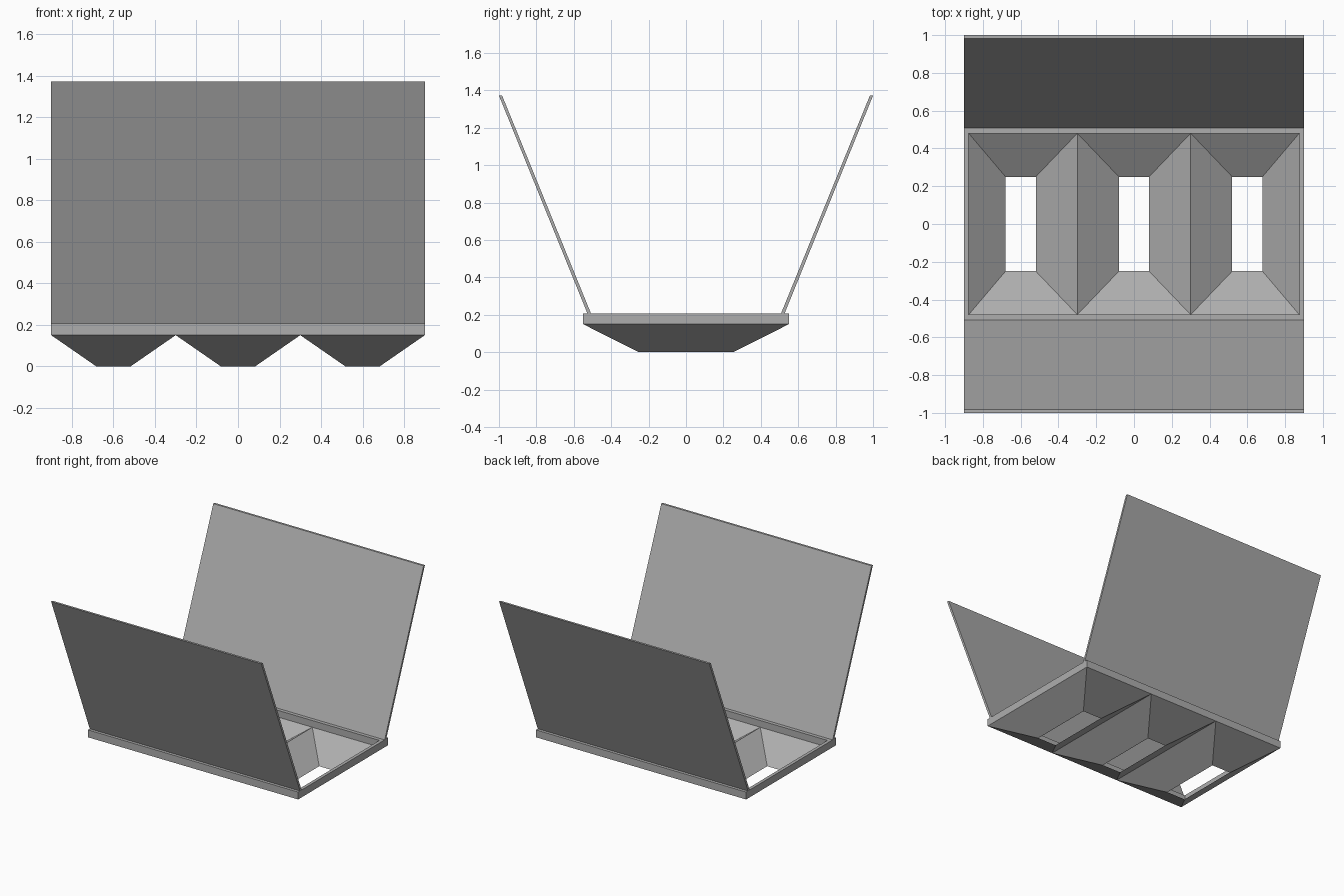
import bpy
import bmesh

cube = bpy.data.objects.get("Cube")
if cube:
    bpy.data.objects.remove(cube, do_unlink=True)

# Single flat colour
grey = bpy.data.materials.new("plain_grey")
grey.use_nodes = True
GREY = (0.42, 0.42, 0.42, 1.0)
grey.diffuse_color = GREY
grey.node_tree.nodes["Principled BSDF"].inputs["Base Color"].default_value = GREY

HALF_X, HALF_Y = 0.9, 0.55      # outer rim
IN_X, IN_Y = 0.875, 0.48        # inner rim
RIM_LOW, RIM_TOP, TOP = 0.15, 0.207, 1.372
PITCH = 0.6                     # spacing of the three funnels


def rect(x0, x1, y, z):
    """Rectangular ring, symmetric in y."""
    return [(x0, -y, z), (x1, -y, z), (x1, y, z), (x0, y, z)]


def finish(name, bm):
    bmesh.ops.recalc_face_normals(bm, faces=bm.faces)
    mesh = bpy.data.meshes.new(name)
    bm.to_mesh(mesh)
    bm.free()
    mesh.materials.append(grey)
    obj = bpy.data.objects.new(name, mesh)
    bpy.context.scene.collection.objects.link(obj)
    return obj


def closed_loft(name, rings):
    """Join each ring to the next, and the last to the first."""
    bm = bmesh.new()
    loops = [[bm.verts.new(p) for p in ring] for ring in rings]
    for a, b in zip(loops, loops[1:] + loops[:1]):
        for i in range(4):
            j = (i + 1) % 4
            bm.faces.new((a[i], a[j], b[j], b[i]))
    return finish(name, bm)


def prism(name, profile, half_width):
    """Extrude a (y, z) profile across x."""
    bm = bmesh.new()
    face = bm.faces.new([bm.verts.new((-half_width, y, z)) for y, z in profile])
    ext = bmesh.ops.extrude_face_region(bm, geom=[face])
    verts = [v for v in ext["geom"] if isinstance(v, bmesh.types.BMVert)]
    bmesh.ops.translate(bm, verts=verts, vec=(2 * half_width, 0, 0))
    return finish(name, bm)


# Rectangular rim
closed_loft("rim", [
    rect(-HALF_X, HALF_X, HALF_Y, RIM_LOW),
    rect(-HALF_X, HALF_X, HALF_Y, RIM_TOP),
    rect(-IN_X, IN_X, IN_Y, RIM_TOP),
    rect(-IN_X, IN_X, IN_Y, RIM_LOW),
])

# Three open funnels, with thin walls where they meet
for name, i in (("right_funnel", -1), ("middle_funnel", 0), ("left_funnel", 1)):
    cx = i * PITCH
    x0, x1 = cx - PITCH / 2, cx + PITCH / 2
    closed_loft(name, [
        rect(max(x0, -IN_X), min(x1, IN_X), IN_Y, RIM_LOW + 0.005),
        rect(cx - 0.08, cx + 0.08, 0.25, 0),
        rect(cx - 0.083, cx + 0.083, 0.253, 0),
        rect(x0, x1, HALF_Y, RIM_LOW),
    ])

# Two leaning flaps
for name, s in (("front_flap", -1), ("back_flap", 1)):
    prism(name, [(s * 0.508, RIM_TOP), (s * 0.527, RIM_TOP),
                 (s * 1.0, TOP), (s * 0.983, TOP)], HALF_X)
